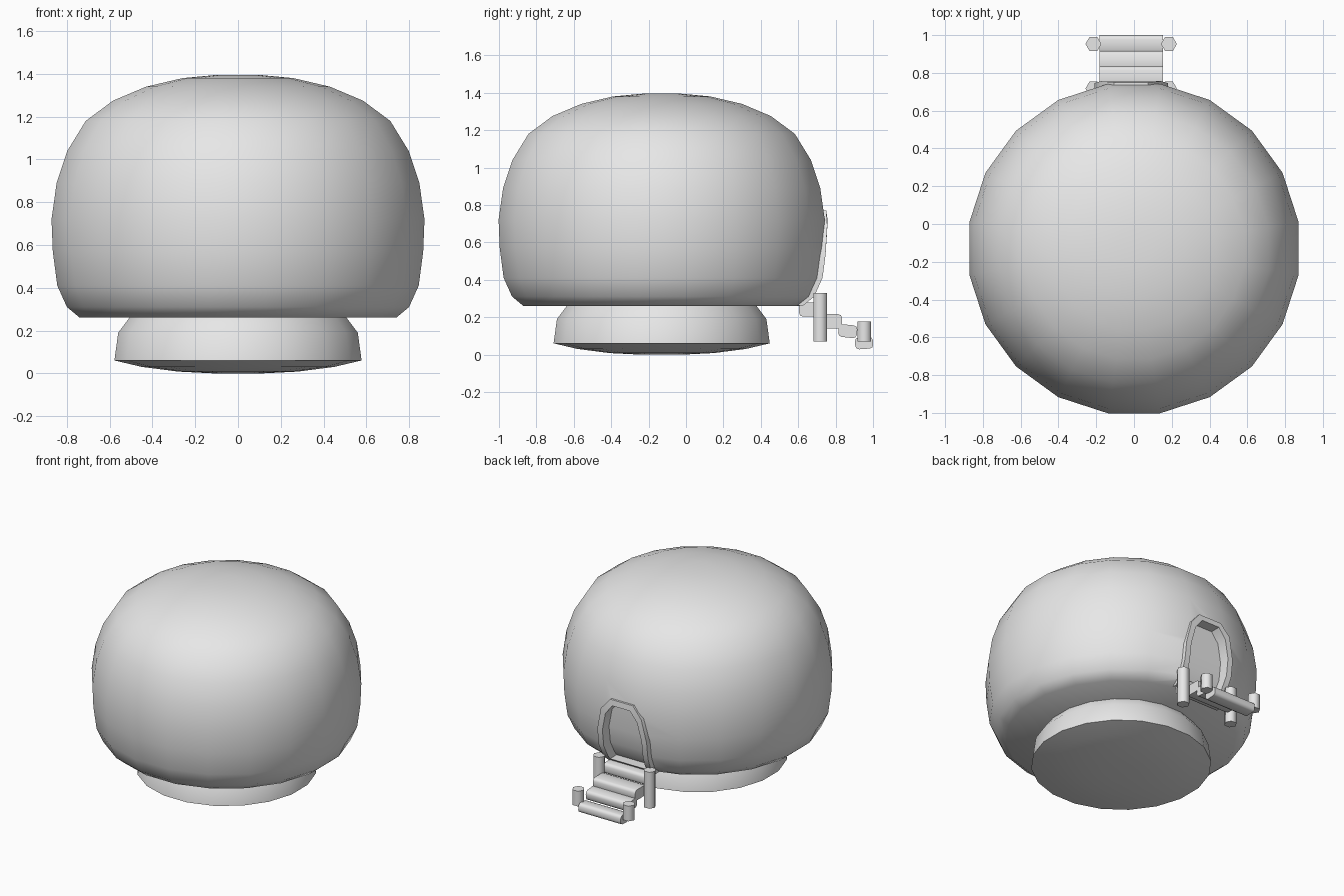
import bpy, bmesh, math
from mathutils import Matrix, Vector

cube = bpy.data.objects.get("Cube")
if cube:
    bpy.data.objects.remove(cube)

plaster = bpy.data.materials.new("plain_grey")
plaster.use_nodes = True
GREY = (0.8, 0.8, 0.8, 1)
plaster.diffuse_color = GREY
plaster.node_tree.nodes["Principled BSDF"].inputs["Base Color"].default_value = GREY

CY = -0.13       # centre of the round hut
DOOR_X = -0.015  # centre of door and stairs
SIDES = 20


def finish(name, bm, angle=35):
    bmesh.ops.recalc_face_normals(bm, faces=bm.faces)
    mesh = bpy.data.meshes.new(name)
    bm.to_mesh(mesh)
    bm.free()
    mesh.materials.append(plaster)
    obj = bpy.data.objects.new(name, mesh)
    bpy.context.collection.objects.link(obj)
    smooth(obj, angle)
    return obj


def activate(obj):
    bpy.ops.object.select_all(action='DESELECT')
    obj.select_set(True)
    bpy.context.view_layer.objects.active = obj


def smooth(obj, angle):
    activate(obj)
    bpy.ops.object.shade_smooth_by_angle(angle=math.radians(angle))


def bridge(bm, a, b):
    n = len(a)
    for i in range(n):
        j = (i + 1) % n
        bm.faces.new((a[i], a[j], b[j], b[i]))


def lathe(name, profile, angle):
    """Turn (radius, z) points, measured across flats, into a closed solid."""
    bm = bmesh.new()
    step = 2 * math.pi / SIDES
    rings = []
    for r, z in profile:
        r /= math.cos(step / 2)
        rings.append([bm.verts.new((r * math.cos((i + .5) * step),
                                    CY + r * math.sin((i + .5) * step), z))
                      for i in range(SIDES)])
    for a, b in zip(rings, rings[1:]):
        bridge(bm, a, b)
    bm.faces.new(rings[0])
    bm.faces.new(rings[-1])
    return finish(name, bm, angle)


# Round hut and its foot
hut_profile = [(.74, .26), (.80, .31), (.845, .41), (.866, .57), (.872, .72),
               (.848, .89), (.798, 1.04), (.712, 1.18), (.584, 1.275),
               (.43, 1.34), (.26, 1.38), (.1, 1.395)]
hut = lathe("hut_body", hut_profile, 40)
lathe("hut_foot", [(.12, 0), (.28, .008), (.45, .03), (.578, .06),
                   (.56, .19), (.50, .27)], 40)


def wall_y(z):
    """Back wall position at height z."""
    for (r0, z0), (r1, z1) in zip(hut_profile, hut_profile[1:]):
        if z <= z1:
            return CY + r0 + (r1 - r0) * max(0, z - z0) / (z1 - z0)


# Arched doorway, as half widths at rising heights
outer = [(.185, .262), (.188, .31), (.195, .41), (.195, .53), (.16, .69), (.09, .77)]
inner = [(.145, .30), (.148, .33), (.155, .41), (.155, .53), (.125, .66), (.07, .73)]


def arch(bm, half, offset):
    """Closed loop of the doorway, following the wall at an offset."""
    pts = [(w, z) for w, z in half] + [(-w, z) for w, z in reversed(half)]
    return [bm.verts.new((DOOR_X + w, wall_y(z) + offset, z)) for w, z in pts]


# Recess cut in the wall, with a back panel that follows its curve
bm = bmesh.new()
back, front = arch(bm, inner, -.06), arch(bm, inner, .2)
bridge(bm, back, front)
for loop in (back, front):
    n = len(loop)
    for i in range(n // 2 - 1):
        bm.faces.new((loop[i], loop[i + 1], loop[n - 2 - i], loop[n - 1 - i]))
cutter = finish("doorway_cutter", bm)
cut = hut.modifiers.new("doorway", 'BOOLEAN')
cut.operation = 'DIFFERENCE'
cut.solver = 'EXACT'
cut.object = cutter
activate(hut)
bpy.ops.object.modifier_apply(modifier=cut.name)
bpy.data.objects.remove(cutter)
smooth(hut, 40)

# Door frame
bm = bmesh.new()
loops = [arch(bm, outer, -.05), arch(bm, outer, .015),
         arch(bm, inner, .015), arch(bm, inner, -.05)]
for i in range(4):
    bridge(bm, loops[i], loops[(i + 1) % 4])
finish("door_frame", bm, 30)

# Stair treads: y centre, z centre, depth, height, tilt in degrees
treads = [(.66, .24, .11, .075, 0), (.772, .178, .125, .075, 0),
          (.865, .125, .10, .068, -6), (.952, .062, .096, .064, 4)]
for i, (y, z, depth, height, tilt) in enumerate(treads):
    bm = bmesh.new()
    bmesh.ops.create_cube(bm, size=1)
    bmesh.ops.scale(bm, vec=(.335, depth, height), verts=bm.verts)
    long_edges = [e for e in bm.edges
                  if abs(e.verts[0].co.x - e.verts[1].co.x) > .1]
    bmesh.ops.bevel(bm, geom=long_edges, offset=.02, segments=2,
                    profile=.5, affect='EDGES')
    bm.transform(Matrix.Translation((DOOR_X, y, z))
                 @ Matrix.Rotation(math.radians(tilt), 4, 'X'))
    finish(f"stair_tread_{i + 1}", bm, 50)

# Six-sided stair posts, one pair by the door and one at the foot
for place, y, low, high in (("upper", .717, .07, .33), ("lower", .953, .07, .178)):
    for side, sign in (("left", 1), ("right", -1)):
        bm = bmesh.new()
        bmesh.ops.create_cone(bm, cap_ends=True, segments=6, radius1=.042,
                              radius2=.042, depth=high - low,
                              matrix=Matrix.Rotation(math.pi / 6, 4, 'Z'))
        bm.transform(Matrix.Translation(Vector((DOOR_X + sign * .2, y,
                                                (low + high) / 2))))
        finish(f"{place}_{side}_post", bm, 65)
